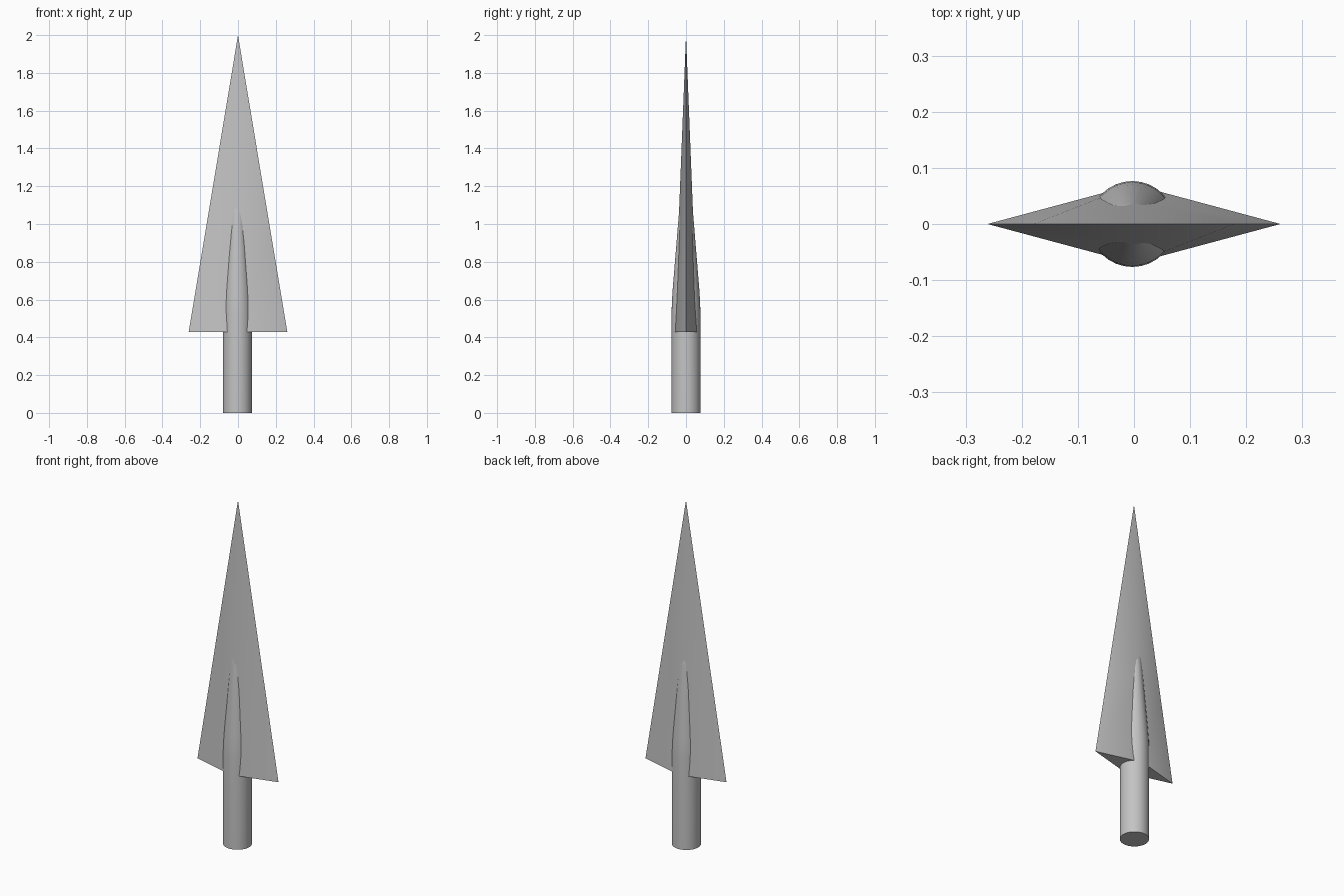
import bpy, bmesh, math

cube = bpy.data.objects.get("Cube")
if cube:
    bpy.data.objects.remove(cube, do_unlink=True)

steel = bpy.data.materials.new("grey steel")
steel.use_nodes = True
colour = (0.55, 0.55, 0.55, 1)
steel.diffuse_color = colour
steel.node_tree.nodes["Principled BSDF"].inputs["Base Color"].default_value = colour


def loft(name, rings, tip):
    """Skin closed rings from bottom to top, ending in a point."""
    bm = bmesh.new()
    loops = [[bm.verts.new(p) for p in ring] for ring in rings]
    apex = bm.verts.new(tip)
    n = len(loops[0])
    bm.faces.new(loops[0][::-1])
    for i in range(n):
        j = (i + 1) % n
        for low, high in zip(loops, loops[1:]):
            bm.faces.new((low[i], low[j], high[j], high[i]))
        bm.faces.new((loops[-1][i], loops[-1][j], apex))
    bmesh.ops.recalc_face_normals(bm, faces=bm.faces)
    mesh = bpy.data.meshes.new(name)
    bm.to_mesh(mesh)
    bm.free()
    mesh.materials.append(steel)
    obj = bpy.data.objects.new(name, mesh)
    bpy.context.collection.objects.link(obj)
    bpy.ops.object.select_all(action='DESELECT')
    obj.select_set(True)
    bpy.context.view_layer.objects.active = obj
    bpy.ops.object.shade_smooth_by_angle(angle=math.radians(32))
    return obj


def diamond(w, t, z):
    return [(w, 0, z), (0, t, z), (-w, 0, z), (0, -t, z)]


def circle(r, z, sides=32):
    steps = [math.tau * i / sides for i in range(sides)]
    return [(r * math.cos(a) - 0.003, r * math.sin(a), z) for a in steps]


# Blade: long diamond-section point
loft("blade", [diamond(0.261, 0.07, 0.428), diamond(0.179, 0.0425, 0.92)], (0, 0, 2))

# Socket: round shaft that tapers into the blade
profile = [(0.0765, 0), (0.0765, 0.53), (0.0745, 0.59), (0.07, 0.66), (0.038, 1.05)]
loft("socket", [circle(r, z) for r, z in profile], (-0.003, 0, 1.4))
